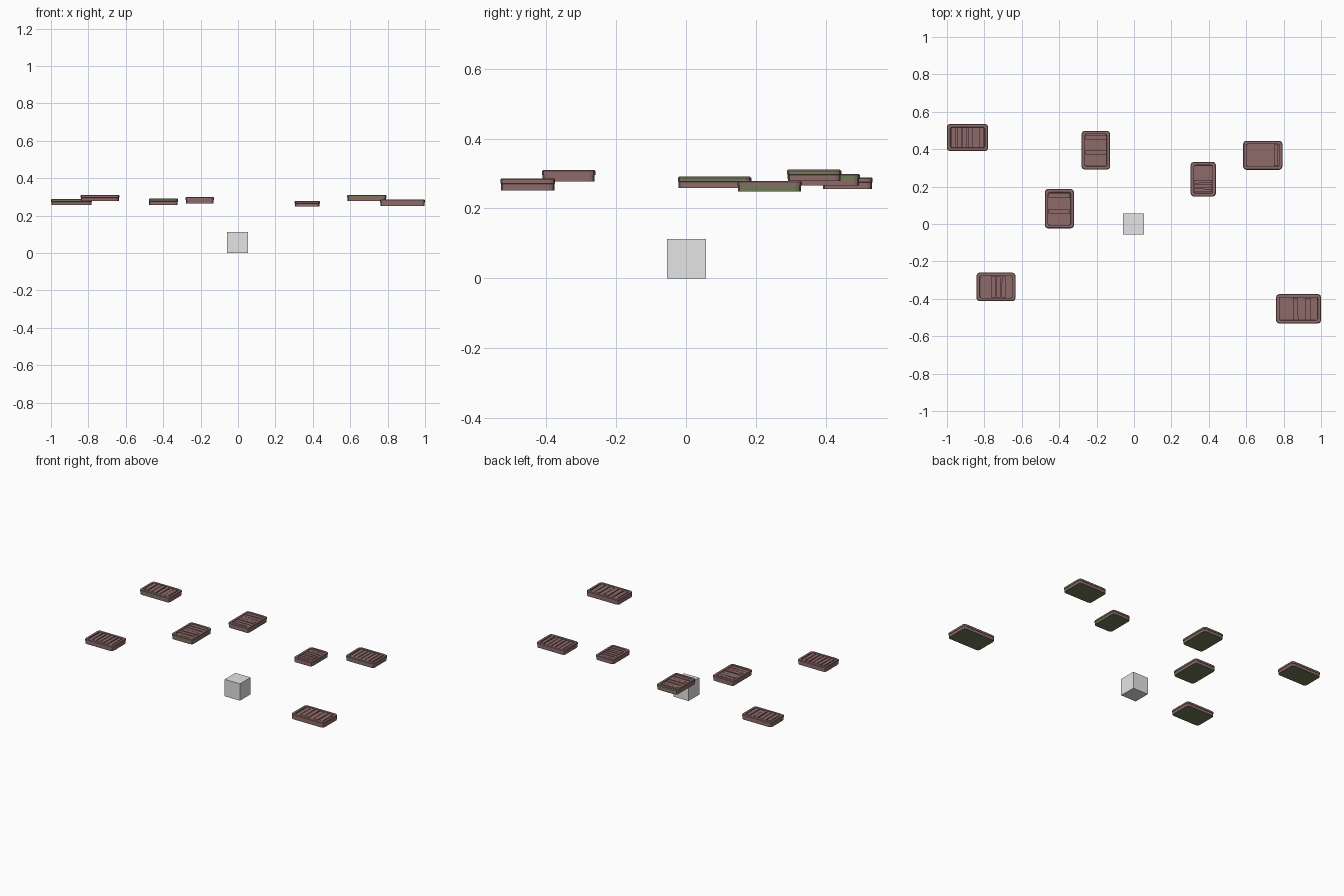
import bpy, bmesh, math, random
from mathutils import Vector

if "Cube" in bpy.data.objects:
    bpy.data.objects.remove(bpy.data.objects["Cube"])

random.seed(4)


def material(name, rgb):
    m = bpy.data.materials.new(name)
    m.diffuse_color = (*rgb, 1)
    m.use_nodes = True
    m.node_tree.nodes["Principled BSDF"].inputs["Base Color"].default_value = m.diffuse_color
    return m


MAUVE = material("mauve wood", (0.27, 0.145, 0.145))
GREEN = material("moss green", (0.165, 0.195, 0.095))
GREY = material("light grey", (0.78, 0.78, 0.78))


def finish(name, bm, mats):
    bmesh.ops.recalc_face_normals(bm, faces=bm.faces)
    me = bpy.data.meshes.new(name)
    bm.to_mesh(me)
    bm.free()
    for m in mats:
        me.materials.append(m)
    ob = bpy.data.objects.new(name, me)
    bpy.context.collection.objects.link(ob)
    return ob


def rounded_ring(bm, cx, cy, hx, hy, r, z):
    """Rectangle with rounded corners, three points per corner."""
    ring = []
    for k, (sx, sy) in enumerate(((1, 1), (-1, 1), (-1, -1), (1, -1))):
        for s in range(3):
            a = math.radians(90 * k + 45 * s)
            ring.append(bm.verts.new((cx + sx * (hx - r) + r * math.cos(a),
                                      cy + sy * (hy - r) + r * math.sin(a), z)))
    return ring


def direction(n):
    if abs(n.x) > abs(n.y):
        return "R" if n.x > 0 else "L"
    return "B" if n.y > 0 else "F"


def platform(tag, x0, x1, y0, y1, z0, z1, upper, lower):
    cx, cy, hx, hy = (x0 + x1) / 2, (y0 + y1) / 2, (x1 - x0) / 2, (y1 - y0) / 2
    mid = z0 + (z1 - z0) * 0.55
    rim, rad = 0.017, 0.016

    # Body: lower slab, upper frame and recessed floor, lofted through rings
    bm = bmesh.new()
    levels = [(0.002, z0), (0.002, mid), (0.0, mid + 0.001), (0.0, z1 - 0.003),
              (0.003, z1), (rim, z1), (rim + 0.001, z1 - 0.009)]
    rings = [rounded_ring(bm, cx, cy, hx - d, hy - d, max(rad - d * 0.5, 0.006), z)
             for d, z in levels]
    bm.faces.new(rings[0])
    bm.faces.new(rings[-1])
    for a, b in zip(rings, rings[1:]):
        for i in range(12):
            j = (i + 1) % 12
            bm.faces.new((a[i], a[j], b[j], b[i]))
    bmesh.ops.recalc_face_normals(bm, faces=bm.faces)
    # Moss underneath and on chosen sides of each layer
    for f in bm.faces:
        c = f.calc_center_median()
        if f.normal.z < -0.9:
            f.material_index = 1
        elif abs(f.normal.z) < 0.6 and max(abs(c.x - cx) / hx, abs(c.y - cy) / hy) > 0.88:
            sides = upper if c.z > mid else lower
            f.material_index = 1 if direction(f.normal) in sides else 0
    finish("platform_body_" + tag, bm, (MAUVE, GREEN))

    # Slats laid across the long axis, slightly uneven
    bm = bmesh.new()
    along_x = hx > hy
    L, W = (hx, hy) if along_x else (hy, hx)
    L, W = L - rim - 0.004, W - rim - 0.003
    count = 6
    pitch = 2 * L / count
    for i in range(count):
        u = -L + pitch * (i + 0.5)
        w = pitch / 2 - 0.0025
        jig = [random.uniform(-0.0015, 0.0015) for _ in range(4)]
        prof = [(u - w + jig[0], -W), (u + w + jig[1], -W),
                (u + w + jig[2], W), (u - w + jig[3], W)]
        top = z1 - random.uniform(0.0, 0.003)
        lo, hi = [], []
        for p, q in prof:
            x, y = (p, q) if along_x else (q, p)
            lo.append(bm.verts.new((cx + x, cy + y, z1 - 0.0095)))
            hi.append(bm.verts.new((cx + x, cy + y, top)))
        bm.faces.new(lo)
        bm.faces.new(hi)
        for k in range(4):
            n = (k + 1) % 4
            bm.faces.new((lo[k], lo[n], hi[n], hi[k]))
    finish("platform_slats_" + tag, bm, (MAUVE,))


# Seven floating platforms: extents, then mossy sides of upper and lower layer
platform("far_left", -1.0, -0.78, 0.39, 0.535, 0.256, 0.289, "FL", "")
platform("back_middle", -0.28, -0.128, 0.291, 0.498, 0.266, 0.299, "RB", "")
platform("inner_left", -0.477, -0.321, -0.023, 0.187, 0.258, 0.291, "FRL", "")
platform("front_left", -0.842, -0.634, -0.413, -0.26, 0.278, 0.310, "L", "")
platform("inner_right", 0.303, 0.438, 0.147, 0.332, 0.249, 0.279, "", "R")
platform("back_right", 0.584, 0.793, 0.29, 0.445, 0.279, 0.311, "FR", "")
platform("front_right", 0.76, 1.0, -0.532, -0.375, 0.252, 0.286, "", "")

# Small cube on the ground
bm = bmesh.new()
bmesh.ops.create_cube(bm, size=0.112)
bmesh.ops.translate(bm, verts=bm.verts, vec=Vector((-0.003, 0.001, 0.056)))
finish("ground_cube", bm, (GREY,))
